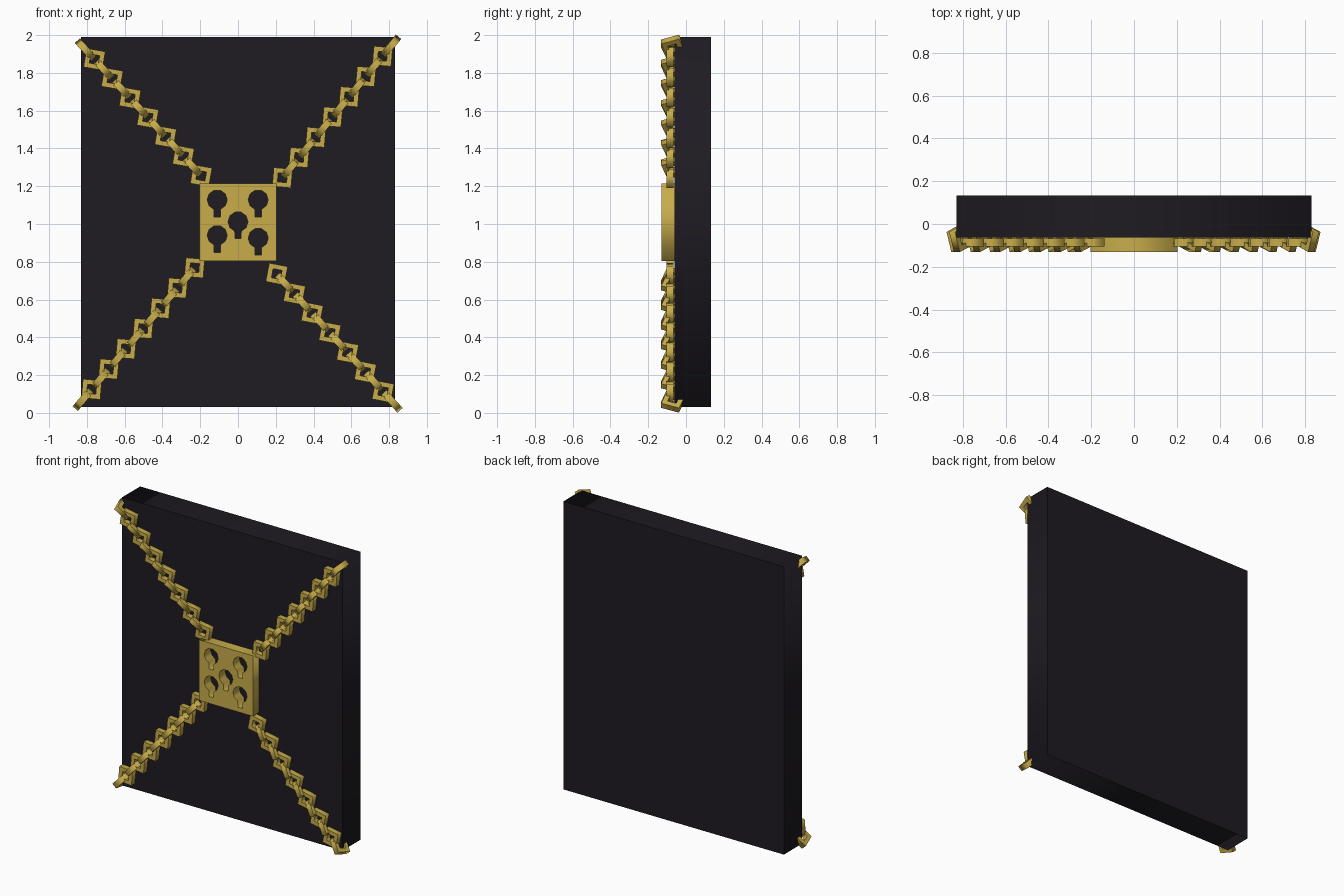
import bpy
from math import sin, cos, radians
from mathutils import Vector, Matrix

if "Cube" in bpy.data.objects:
    bpy.data.objects.remove(bpy.data.objects["Cube"])


def material(name, color):
    m = bpy.data.materials.new(name)
    m.diffuse_color = (*color, 1)
    m.use_nodes = True
    m.node_tree.nodes["Principled BSDF"].inputs["Base Color"].default_value = m.diffuse_color
    return m


gold = material("gold", (0.58, 0.42, 0.07))
dark = material("dark", (0.013, 0.011, 0.016))


def plate_mesh(name, loops, depth, mat):
    """Flat plate from an outline plus hole outlines, extruded to a thickness."""
    cu = bpy.data.curves.new(name + "_profile", 'CURVE')
    cu.dimensions = '2D'
    cu.fill_mode = 'BOTH'
    cu.extrude = depth / 2
    for loop in loops:
        s = cu.splines.new('POLY')
        s.points.add(len(loop) - 1)
        for p, (x, y) in zip(s.points, loop):
            p.co = (x, y, 0, 1)
        s.use_cyclic_u = True
    tmp = bpy.data.objects.new(name + "_tmp", cu)
    me = bpy.data.meshes.new_from_object(tmp)
    bpy.data.objects.remove(tmp)
    bpy.data.curves.remove(cu)
    me.name = name
    me.materials.clear()
    me.materials.append(mat)
    return me


def place(name, me, matrix):
    ob = bpy.data.objects.new(name, me)
    bpy.context.collection.objects.link(ob)
    ob.matrix_world = matrix
    return ob


def frame(loc, ax, ay):
    """Matrix from a location and two perpendicular local axes."""
    m = Matrix((ax, ay, ax.cross(ay))).transposed().to_4x4()
    m.translation = loc
    return m


def rect(x0, x1, y0, y1):
    return [(x0, y0), (x1, y0), (x1, y1), (x0, y1)]


def keyhole(cx, cz, r=0.053, slot=0.017, drop=0.09):
    arc = [radians(-71 + 322 * i / 9) for i in range(10)]
    return ([(cx + r * cos(a), cz + r * sin(a)) for a in arc]
            + [(cx - slot, cz - drop), (cx + slot, cz - drop)])


X, Y, Z = Vector((1, 0, 0)), Vector((0, 1, 0)), Vector((0, 0, 1))

# Door slab
slab = plate_mesh("door_slab", [rect(-0.83, 0.83, 0.03, 1.99)], 0.195, dark)
place("door_slab", slab, frame(Vector((0, 0.0355, 0)), X, Z))

# Square lock plate with five keyholes
holes = [(-0.11, 1.128), (0.107, 1.128), (0, 1.012), (-0.11, 0.94), (0.107, 0.925)]
lock = plate_mesh("lock_plate", [rect(-0.203, 0.203, 0.803, 1.215)]
                  + [keyhole(*h) for h in holes], 0.07, gold)
place("lock_plate", lock, frame(Vector((0, -0.096, 0)), X, Z))

# Chains: inner link centre, outer link centre, roll of the flat links
link = plate_mesh("chain_link", [rect(-0.05, 0.05, -0.05, 0.05),
                                 rect(-0.024, 0.024, -0.024, 0.024)], 0.037, gold)
chains = {
    "upper_left": ((-0.195, 1.256), (-0.76, 1.872), -10),
    "upper_right": ((0.235, 1.245), (0.765, 1.888), -5),
    "lower_left": ((-0.23, 0.768), (-0.775, 0.125), -5),
    "lower_right": ((0.205, 0.735), (0.768, 0.113), -11),
}
COUNT, TILT = 7, radians(20)
for side, (a, b, roll) in chains.items():
    start, end = Vector((a[0], 0, a[1])), Vector((b[0], 0, b[1]))
    step = (end - start) / (COUNT - 1)
    d = step.normalized()
    r = radians(roll)
    for i in range(COUNT):
        c = start + step * i
        # Link lying flat on the door
        place(f"{side}_flat_link_{i}", link,
              frame(c - Y * 0.086, X * cos(r) + Z * sin(r), Z * cos(r) - X * sin(r)))
        # Link standing on edge, tilted toward the lock
        place(f"{side}_edge_link_{i}", link,
              frame(c + step / 2 - Y * 0.067,
                    d * cos(TILT) - Y * sin(TILT), d * sin(TILT) + Y * cos(TILT)))
